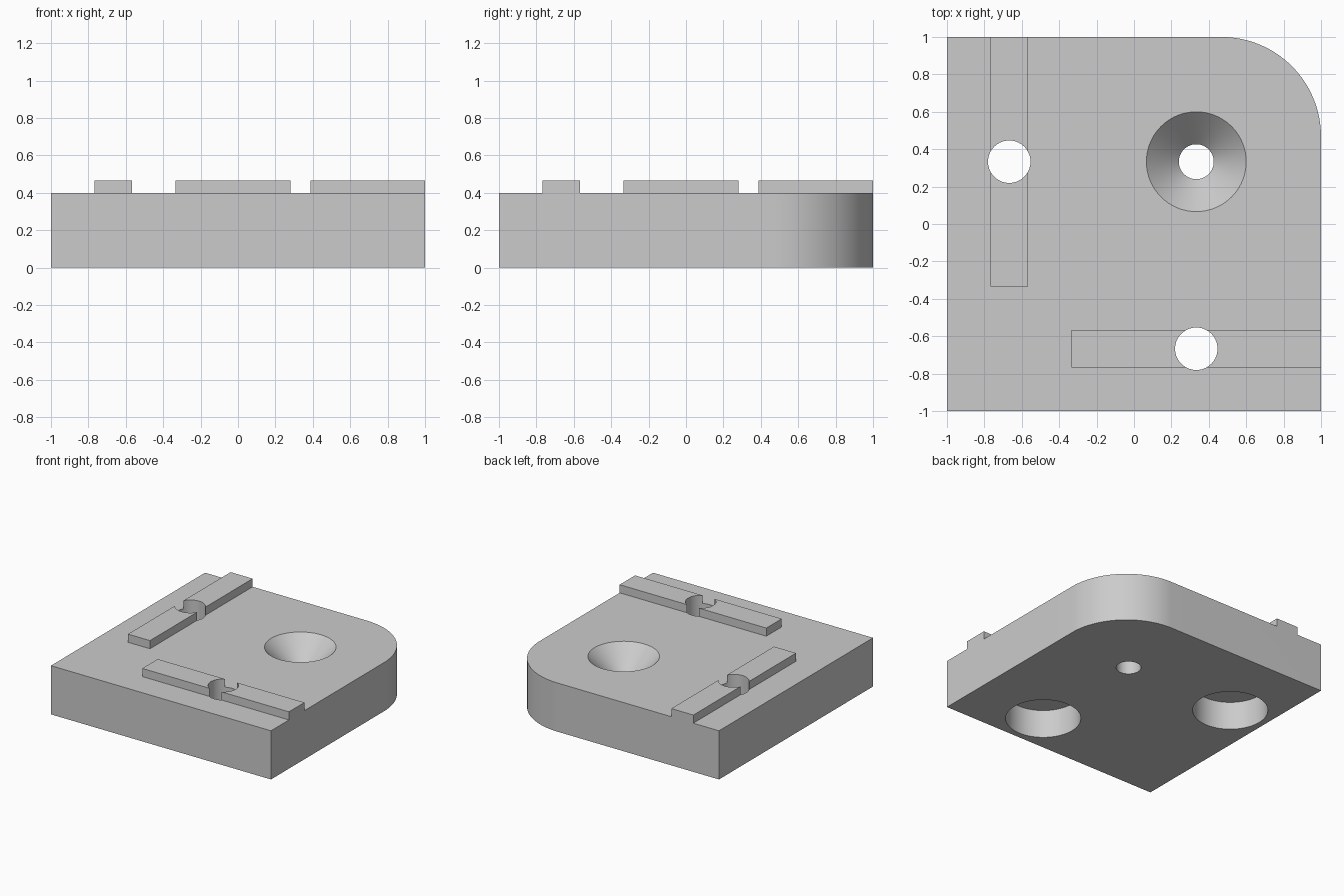
import bpy, bmesh, math

if "Cube" in bpy.data.objects:
    bpy.data.objects.remove(bpy.data.objects["Cube"], do_unlink=True)

THICK, RAIL_TOP = 0.4, 0.467
CORNER = 0.533
SEGMENTS = 96

grey = bpy.data.materials.new("plain grey")
grey.use_nodes = True
grey.diffuse_color = (0.6, 0.6, 0.6, 1)
grey.node_tree.nodes["Principled BSDF"].inputs["Base Color"].default_value = (0.6, 0.6, 0.6, 1)


def finish(name, bm):
    bmesh.ops.recalc_face_normals(bm, faces=bm.faces)
    mesh = bpy.data.meshes.new(name)
    bm.to_mesh(mesh)
    bm.free()
    mesh.materials.append(grey)
    obj = bpy.data.objects.new(name, mesh)
    bpy.context.collection.objects.link(obj)
    return obj


def prism(name, outline, z0, z1):
    bm = bmesh.new()
    face = bm.faces.new([bm.verts.new((x, y, z0)) for x, y in outline])
    top = bmesh.ops.extrude_face_region(bm, geom=[face])["geom"]
    bmesh.ops.translate(bm, vec=(0, 0, z1 - z0),
                        verts=[v for v in top if isinstance(v, bmesh.types.BMVert)])
    return finish(name, bm)


def lathe(name, profile, x, y):
    """Closed solid of revolution from (radius, height) points."""
    bm = bmesh.new()
    rings = [[bm.verts.new((x + r * math.cos(math.tau * i / SEGMENTS),
                            y + r * math.sin(math.tau * i / SEGMENTS), z))
              for i in range(SEGMENTS)] for r, z in profile]
    for low, high in zip(rings, rings[1:]):
        for i in range(SEGMENTS):
            j = (i + 1) % SEGMENTS
            bm.faces.new((low[i], low[j], high[j], high[i]))
    bm.faces.new(rings[0])
    bm.faces.new(rings[-1])
    return finish(name, bm)


def combine(target, tool, operation):
    tool.hide_render = True
    mod = target.modifiers.new(operation.lower(), "BOOLEAN")
    mod.operation, mod.solver, mod.object = operation, "EXACT", tool
    bpy.context.view_layer.objects.active = target
    bpy.ops.object.modifier_apply(modifier=mod.name)
    bpy.data.objects.remove(tool, do_unlink=True)


# Plate with one rounded corner
c = 1 - CORNER
arc = [(c + CORNER * math.cos(a), c + CORNER * math.sin(a))
       for a in (math.pi / 2 * i / 32 for i in range(33))]
plate = prism("plate", [(-1, -1), (1, -1)] + arc + [(-1, 1)], 0, THICK)

# Two raised rails, mirrored about the diagonal
near, far, start = -0.767, -0.567, -0.333
rail = [(start, near), (1, near), (1, far), (start, far)]
for name, outline in (("front_rail", rail), ("side_rail", [(y, x) for x, y in rail])):
    combine(plate, prism(name, outline, THICK - 0.1, RAIL_TOP), "UNION")

# Counterbored holes through the rails, opening wide underneath
bore = [(0.283, -0.1), (0.283, 0.233), (0.1135, 0.233), (0.1135, 0.6)]
for x, y in ((0.333, -0.667), (-0.667, 0.333)):
    combine(plate, lathe("bore_cutter", bore, x, y), "DIFFERENCE")

# Countersunk hole near the rounded corner
sink = [(0.0933, -0.1), (0.0933, 0.2267), (0.2667, THICK), (0.2667, 0.6)]
combine(plate, lathe("countersink_cutter", sink, 0.333, 0.333), "DIFFERENCE")

# Smooth the round walls, keep the edges crisp
bpy.ops.object.select_all(action="DESELECT")
plate.select_set(True)
bpy.context.view_layer.objects.active = plate
bpy.ops.object.shade_smooth_by_angle(angle=math.radians(30))
